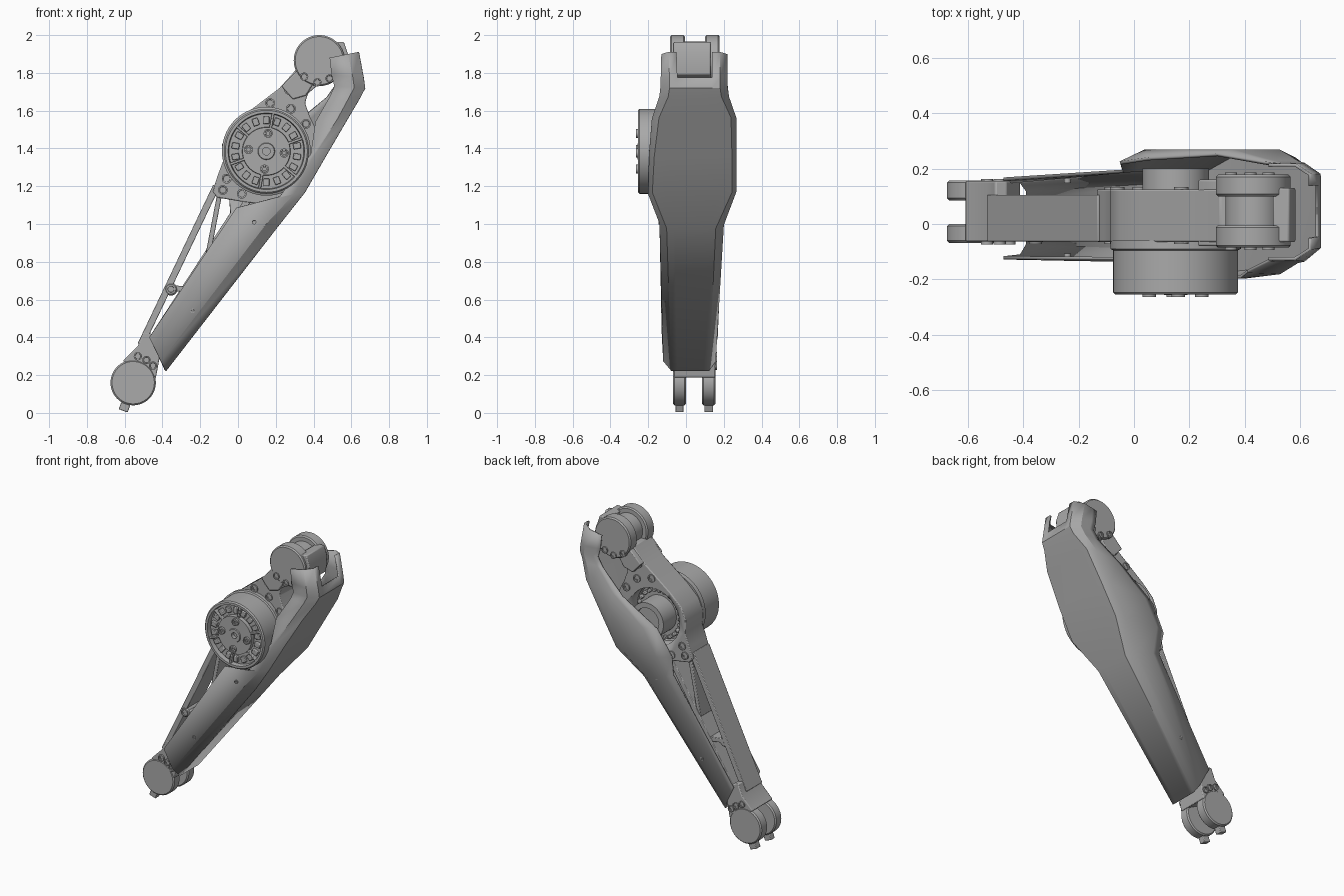
import bpy, bmesh, math
from mathutils import Vector

cube = bpy.data.objects.get("Cube")
if cube:
    bpy.data.objects.remove(cube, do_unlink=True)

grey = bpy.data.materials.new("machined_grey")
grey.use_nodes = True
grey.diffuse_color = (0.4, 0.4, 0.4, 1)
grey.node_tree.nodes["Principled BSDF"].inputs["Base Color"].default_value = (0.4, 0.4, 0.4, 1)

HIP, KNEE, ANKLE = (0.15, 1.385), (0.43, 1.865), (-0.555, 0.16)


def finish(name, bm, bevel=0.0):
    bmesh.ops.recalc_face_normals(bm, faces=bm.faces)
    mesh = bpy.data.meshes.new(name)
    bm.to_mesh(mesh)
    bm.free()
    mesh.materials.append(grey)
    obj = bpy.data.objects.new(name, mesh)
    bpy.context.collection.objects.link(obj)
    if bevel:
        mod = obj.modifiers.new("bevel", "BEVEL")
        mod.width, mod.segments, mod.limit_method = bevel, 2, "ANGLE"
    bpy.ops.object.select_all(action="DESELECT")
    obj.select_set(True)
    bpy.context.view_layer.objects.active = obj
    bpy.ops.object.shade_smooth_by_angle(angle=math.radians(32))
    return obj


def prism(name, outline, y0, y1, bevel=0.006):
    """Extrude an x-z outline along y."""
    bm = bmesh.new()
    a = [bm.verts.new((x, y0, z)) for x, z in outline]
    b = [bm.verts.new((x, y1, z)) for x, z in outline]
    bm.faces.new(a)
    bm.faces.new(b[::-1])
    for i in range(len(a)):
        j = (i + 1) % len(a)
        bm.faces.new((a[i], b[i], b[j], a[j]))
    return finish(name, bm, bevel)


def lathe(name, centre, profile, steps=64):
    """Turn a (radius, y) profile about the y axis; the ends are capped."""
    bm = bmesh.new()
    rings = []
    for r, y in profile:
        turn = [2 * math.pi * k / steps for k in range(steps)]
        rings.append([bm.verts.new((centre[0] + r * math.cos(t), y, centre[1] + r * math.sin(t)))
                      for t in turn])
    for a, b in zip(rings, rings[1:]):
        for i in range(steps):
            j = (i + 1) % steps
            bm.faces.new((a[i], a[j], b[j], b[i]))
    bm.faces.new(rings[0])
    bm.faces.new(rings[-1])
    return finish(name, bm)


def disc(name, centre, r, y0, y1, c=0.008):
    return lathe(name, centre, [(r - c, y0), (r, y0 + c), (r, y1 - c), (r - c, y1)])


def bar(name, p, q, width, y0, y1):
    p, q = Vector(p), Vector(q)
    d = (q - p).normalized() * width / 2
    n = Vector((-d.y, d.x))
    return prism(name, [p + n, p - n, q - n, q + n], y0, y1, 0.004)


def bolt(name, centre, y, out, r=0.026):
    """Socket screw head facing -y or +y."""
    return lathe(name, centre, [(r, y - out * 0.02), (r, y + out * 0.006), (r * 0.72, y + out * 0.006),
                                (r * 0.66, y), (r * 0.36, y), (r * 0.36, y - out * 0.012)], 20)


# Housing around the motor, with an open bearing seat at the back
housing = prism("hip_housing", [
    (0.31, 1.82), (0.22, 1.72), (0.03, 1.575), (-0.05, 1.5), (-0.085, 1.42), (-0.08, 1.33),
    (-0.11, 1.25), (-0.135, 1.17), (-0.11, 1.14), (0.04, 1.115), (0.16, 1.1), (0.28, 1.16),
    (0.36, 1.27), (0.41, 1.39), (0.42, 1.49), (0.38, 1.57), (0.355, 1.64), (0.37, 1.69),
    (0.44, 1.75), (0.4, 1.82)], -0.065, 0.125)
cutter = disc("bearing_seat_cutter", HIP, 0.19, 0.03, 0.3)
cutter.hide_render = True
cutter.hide_set(True)
cut = housing.modifiers.new("seat", "BOOLEAN")
cut.operation, cut.object = "DIFFERENCE", cutter
lathe("bearing", HIP, [(0.17, 0.02), (0.17, 0.06), (0.12, 0.06), (0.12, 0.2),
                       (0.085, 0.2), (0.085, 0.18), (0.03, 0.18)])
for k in range(24):
    t = 2 * math.pi * k / 24
    u = Vector((math.cos(t), math.sin(t)))
    bar("bearing_tooth", Vector(HIP) + u * 0.145, Vector(HIP) + u * 0.168, 0.02, 0.05, 0.08)

# Motor: rim, recessed window ring, hub
lathe("motor", HIP, [(0.235, -0.06), (0.235, -0.09), (0.225, -0.095), (0.225, -0.247), (0.217, -0.255),
                     (0.202, -0.255), (0.198, -0.225), (0.128, -0.225), (0.126, -0.25),
                     (0.045, -0.25), (0.042, -0.256), (0.02, -0.256), (0.02, -0.23)], 96)
for k in range(18):
    t = 2 * math.pi * (k + 0.5) / 18
    u = Vector((math.cos(t), math.sin(t)))
    c = Vector(HIP)
    bar("motor_coil", c + u * 0.145, c + u * 0.185, 0.032, -0.244, -0.22)
    if k % 3 == 0:
        v = Vector((math.cos(t + 0.17), math.sin(t + 0.17)))
        bar("motor_spoke", c + v * 0.12, c + v * 0.206, 0.014, -0.25, -0.22)
for k in range(4):
    t = math.pi * k / 2 - 0.1
    bolt("motor_bolt", (HIP[0] + 0.095 * math.cos(t), HIP[1] + 0.095 * math.sin(t)), -0.258, -1, 0.024)

# Knee fork with its core and stop
disc("knee_front_cheek", KNEE, 0.135, -0.085, -0.005)
disc("knee_back_cheek", KNEE, 0.135, 0.1, 0.178)
disc("knee_core", KNEE, 0.1, -0.02, 0.12)
for y0, y1 in ((-0.08, -0.01), (0.1, 0.16)):
    prism("knee_cheek_web", [(0.31, 1.81), (0.23, 1.73), (0.29, 1.66), (0.36, 1.68), (0.4, 1.745), (0.4, 1.84)],
          y0, y1)
prism("knee_stop", [(0.5, 1.96), (0.56, 1.965), (0.582, 1.9), (0.575, 1.79), (0.52, 1.77), (0.53, 1.86)],
      -0.065, 0.13)

# Open truss of the shank
bar("outer_rail", (-0.515, 0.36), (-0.115, 1.2), 0.036, -0.063, 0.105)
bar("inner_rail", (-0.44, 0.33), (0.06, 1.14), 0.036, -0.063, 0.105)
bar("truss_diagonal", (-0.095, 1.17), (-0.17, 0.78), 0.026, -0.06, 0.1)
bar("truss_crossbar", (-0.37, 0.665), (-0.25, 0.65), 0.03, -0.06, 0.1)
disc("truss_boss", (-0.355, 0.655), 0.034, -0.065, 0.1)

# Ankle fork
prism("ankle_neck", [(-0.61, 0.275), (-0.53, 0.355), (-0.5, 0.43), (-0.46, 0.42), (-0.41, 0.32), (-0.435, 0.185)],
      -0.064, 0.155)
for side, y0, y1 in (("front", -0.068, 0.0), ("back", 0.085, 0.157)):
    disc(side + "_ankle_cheek", ANKLE, 0.12, y0, y1)
    bar(side + "_ankle_stop", (-0.59, 0.06), (-0.608, 0.011), 0.05, y0 + 0.013, y1 - 0.013)

# Screws on both faces of the frame
for p in ((0.17, 1.64), (0.28, 1.61), (0.36, 1.53), (-0.06, 1.24), (0.02, 1.16), (-0.08, 1.18), (0.27, 1.71)):
    bolt("housing_bolt", p, -0.067, -1)
    bolt("housing_bolt", p, 0.127, 1)
for p in ((0.35, 1.78), (0.42, 1.75), (0.485, 1.77)):
    bolt("knee_bolt", p, -0.087, -1, 0.022)
    bolt("knee_bolt", p, 0.18, 1, 0.022)
for p in ((-0.53, 0.3), (-0.485, 0.28), (-0.45, 0.25)):
    bolt("ankle_bolt", p, -0.068, -1, 0.022)
    bolt("ankle_bolt", p, 0.157, 1, 0.022)
bolt("truss_bolt", (-0.355, 0.655), -0.066, -1, 0.024)

# Guard shell, lofted from ankle to knee. Each station holds the outer face, the
# front and back flange ends in x-z, then y of: front end, front corner, face, back corner, back end
STATIONS = [
    ((-0.385, 0.225), (-0.47, 0.4), (-0.47, 0.4), (-0.122, -0.115, -0.075, 0.12, 0.152, 0.162)),
    ((0.2, 0.98), (-0.01, 1.085), (-0.04, 1.06), (-0.125, -0.135, -0.1, 0.155, 0.195, 0.19)),
    ((0.35, 1.17), (0.22, 1.145), (-0.05, 1.2), (-0.19, -0.195, -0.175, 0.24, 0.262, 0.22)),
    ((0.46, 1.36), (0.385, 1.37), (0.05, 1.37), (-0.19, -0.19, -0.165, 0.24, 0.262, 0.235)),
    ((0.58, 1.565), (0.41, 1.54), (0.3, 1.53), (-0.17, -0.175, -0.14, 0.235, 0.262, 0.25)),
    ((0.645, 1.675), (0.49, 1.68), (0.47, 1.67), (-0.13, -0.135, -0.092, 0.185, 0.222, 0.22)),
    ((0.668, 1.72), (0.51, 1.73), (0.51, 1.73), (-0.128, -0.13, -0.085, 0.178, 0.215, 0.215)),
    ((0.66, 1.775), (0.495, 1.79), (0.495, 1.79), (-0.126, -0.128, -0.085, 0.178, 0.215, 0.213)),
    ((0.635, 1.91), (0.485, 1.88), (0.485, 1.88), (-0.125, -0.125, -0.09, 0.178, 0.213, 0.212)),
]
bm = bmesh.new()
grid = []
for face, front, back, (ye, yc, yf, yg, yh, yk) in STATIONS:
    f, a, b = Vector(face), Vector(front), Vector(back)
    ca = f + (a - f).normalized() * 0.055
    cb = f + (b - f).normalized() * 0.055
    mid = f.lerp(b, 0.78)
    row = [(a, ye), (ca, yc), (f, yf), (f, yf + 0.15 * (yg - yf)), (f, yf + 0.85 * (yg - yf)),
           (f, yg), (cb, yh), (mid, yh), (b, yk)]
    grid.append([bm.verts.new((p.x, y, p.y)) for p, y in row])
for i, (low, high) in enumerate(zip(grid, grid[1:])):
    for j in range(len(low) - 1):
        if i == len(grid) - 2 and j == 3:
            continue  # notch for the knee
        bm.faces.new((low[j], low[j + 1], high[j + 1], high[j]))
guard = finish("guard_shell", bm)
wall = guard.modifiers.new("wall", "SOLIDIFY")
wall.thickness, wall.offset = 0.012, 0

# Small guard fixings
for p, y0, y1 in (((-0.24, 0.54), -0.127, 0.168), ((0.085, 1.01), -0.14, 0.194)):
    bolt("guard_screw", p, y0, -1, 0.012)
    bolt("guard_screw", p, y1, 1, 0.012)
